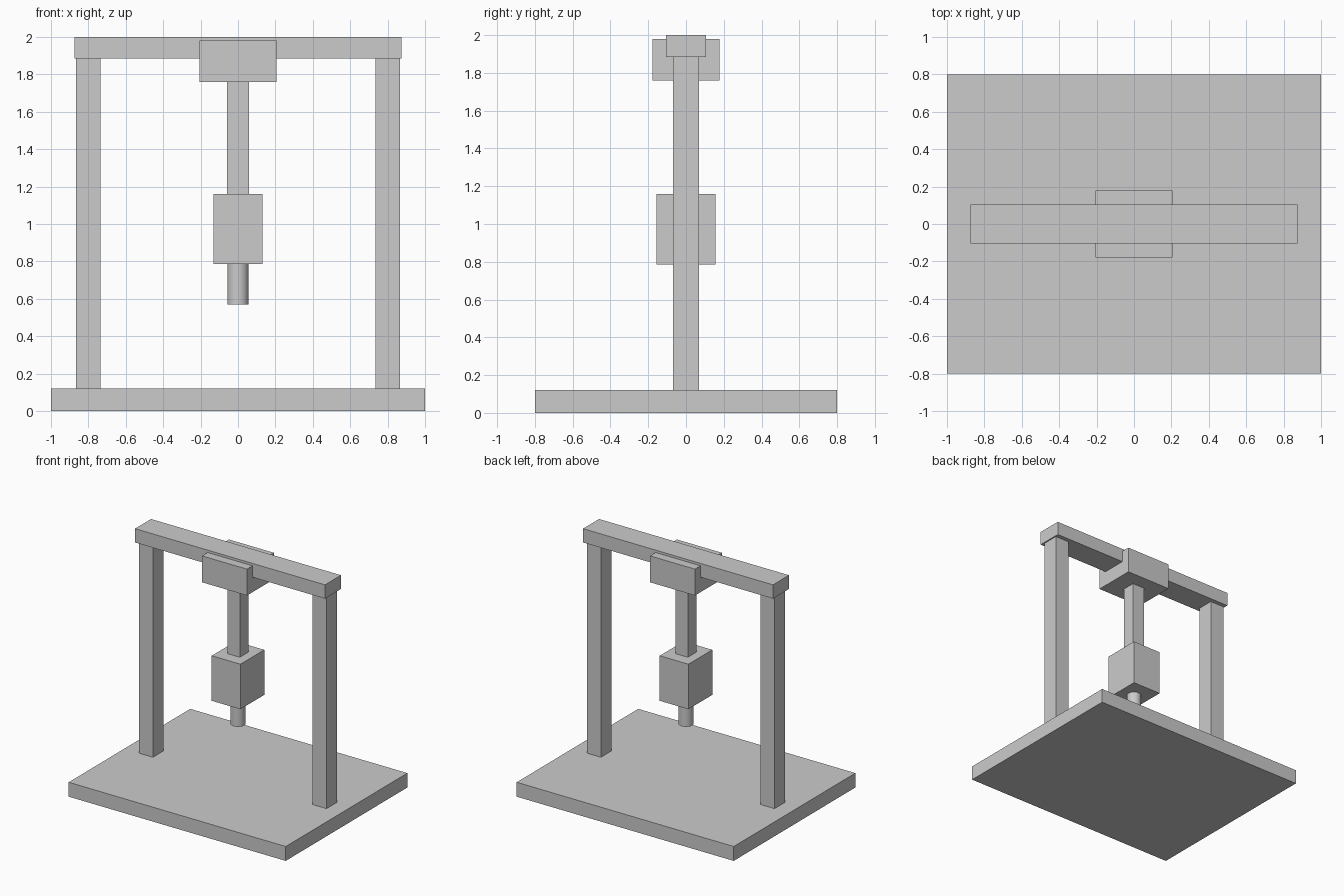
import bpy
import math

if "Cube" in bpy.data.objects:
    bpy.data.objects.remove(bpy.data.objects["Cube"])


def box(name, size_x, size_y, z0, z1, x=0.0):
    """Box centred on y = 0, given its footprint and height range."""
    bpy.ops.mesh.primitive_cube_add(size=1, location=(x, 0, (z0 + z1) / 2))
    ob = bpy.context.object
    ob.name = name
    ob.scale = (size_x, size_y, z1 - z0)
    bpy.ops.object.transform_apply(location=False, rotation=False, scale=True)
    return ob


# Base plate
box("base_plate", 2.0, 1.6, 0.0, 0.12)

# Gantry: two posts carrying the cross beam
for side, sign in (("left", -1), ("right", 1)):
    box(f"{side}_post", 0.13, 0.14, 0.12, 1.885, x=sign * 0.80)
box("cross_beam", 1.75, 0.21, 1.885, 2.0)

# Carriage on the beam, with hanging column and tool head
box("carriage", 0.414, 0.356, 1.76, 1.98)
box("column", 0.115, 0.115, 1.16, 1.76)
box("tool_head", 0.264, 0.314, 0.785, 1.16)

# Round spindle below the tool head
z0, z1 = 0.57, 0.785
bpy.ops.mesh.primitive_cylinder_add(vertices=32, radius=0.057, depth=z1 - z0,
                                    location=(0, 0, (z0 + z1) / 2))
bpy.context.object.name = "spindle"
bpy.ops.object.shade_smooth_by_angle(angle=math.radians(30))
